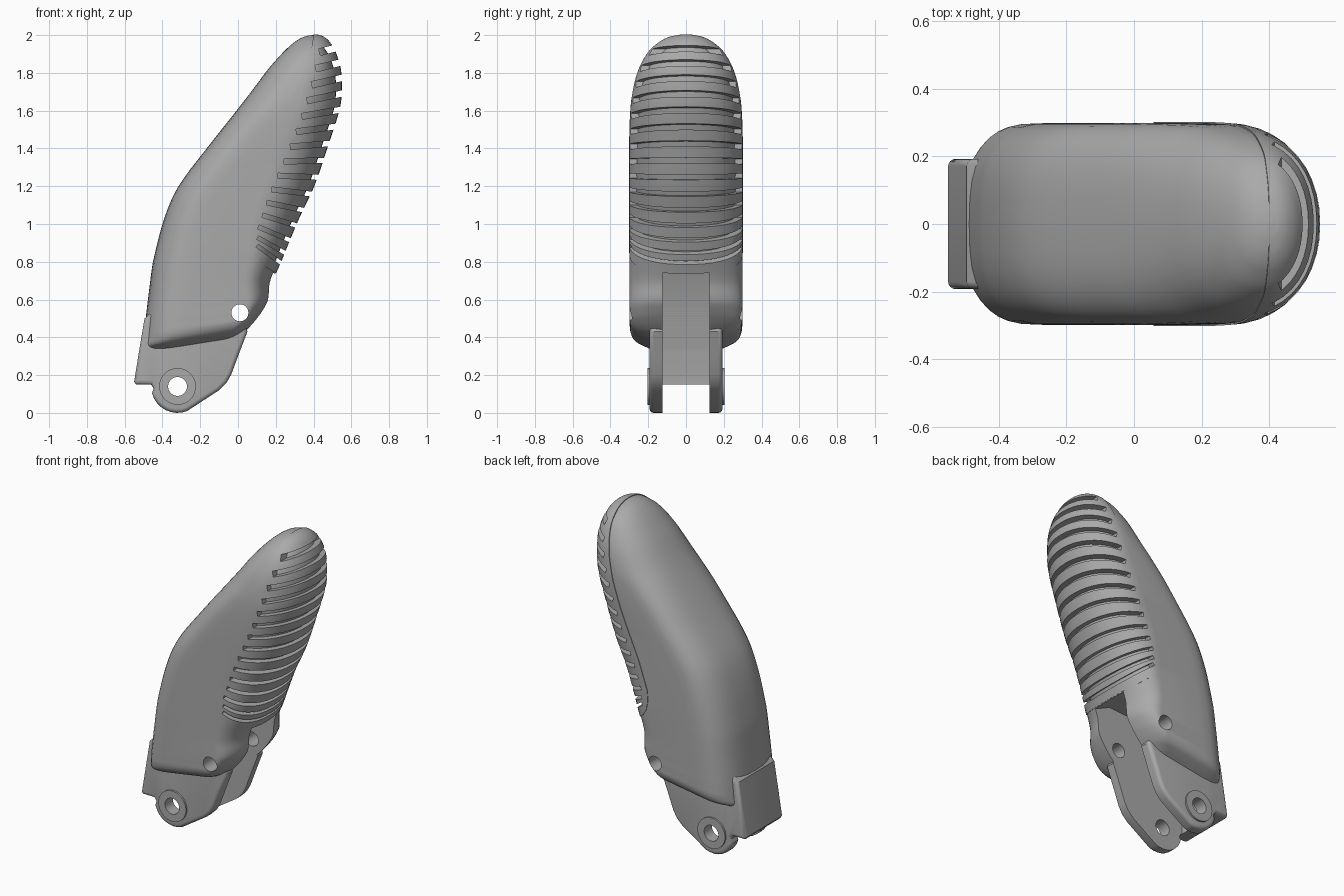
import bpy, bmesh, math
from mathutils import Matrix, Vector

if "Cube" in bpy.data.objects:
    bpy.data.objects.remove(bpy.data.objects["Cube"])

grey = bpy.data.materials.new("mid grey")
grey.use_nodes = True
grey.diffuse_color = (0.4, 0.4, 0.4, 1)
grey.node_tree.nodes["Principled BSDF"].inputs["Base Color"].default_value = (0.4, 0.4, 0.4, 1)

# Grip outline: height, -x edge, +x edge, half width
ROWS = [
    (0.40, -0.515, 0.02, 0.19), (0.415, -0.512, 0.035, 0.23), (0.435, -0.51, 0.06, 0.27),
    (0.47, -0.50, 0.095, 0.294), (0.52, -0.493, 0.135, 0.298), (0.58, -0.485, 0.168, 0.298),
    (0.68, -0.47, 0.18, 0.298), (0.80, -0.45, 0.225, 0.298), (1.03, -0.39, 0.32, 0.298),
    (1.20, -0.315, 0.40, 0.298), (1.42, -0.15, 0.475, 0.298), (1.61, 0.0, 0.535, 0.292),
    (1.72, 0.085, 0.547, 0.277), (1.82, 0.16, 0.54, 0.247), (1.91, 0.24, 0.512, 0.195),
    (1.96, 0.295, 0.482, 0.138), (1.985, 0.335, 0.455, 0.09), (1.997, 0.37, 0.43, 0.04),
    (2.0, 0.395, 0.405, 0.006)]
# Pad edge, bottom to top: x, z
SEAM = [(0.2, 0.74), (0.15, 0.77), (0.1, 0.81), (0.07, 0.855), (0.058, 0.91), (0.062, 0.98),
        (0.12, 1.15), (0.185, 1.3), (0.25, 1.45), (0.305, 1.6), (0.35, 1.75), (0.385, 1.9), (0.4, 2.0)]


def smooth_rows(rows, steps):
    """Hermite interpolation between outline rows."""
    def slope(i, k):
        a, b = rows[max(i - 1, 0)], rows[min(i + 1, len(rows) - 1)]
        return (b[k] - a[k]) / (b[0] - a[0])
    out = []
    for i in range(len(rows) - 1):
        a, b = rows[i], rows[i + 1]
        h = b[0] - a[0]
        for j in range(steps):
            t = j / steps
            row = [a[0] + h * t]
            for k in (1, 2, 3):
                row.append((2*t**3 - 3*t*t + 1) * a[k] + (t**3 - 2*t*t + t) * h * slope(i, k)
                           + (3*t*t - 2*t**3) * b[k] + (t**3 - t*t) * h * slope(i + 1, k))
            out.append(row)
    return out + [list(rows[-1])]


def clamp(v):
    return max(0.0, min(1.0, v))


def finish(name, bm):
    bmesh.ops.recalc_face_normals(bm, faces=bm.faces)
    me = bpy.data.meshes.new(name)
    bm.to_mesh(me)
    bm.free()
    ob = bpy.data.objects.new(name, me)
    bpy.context.collection.objects.link(ob)
    me.materials.append(grey)
    return ob


def grip_loft(name, inset, bottom=0.0, n=20):
    """Stack of rounded cross-sections; inset shrinks the whole shape."""
    bm = bmesh.new()
    rings = []
    for s, xl, xr, w in smooth_rows(ROWS, 5):
        if s < bottom:
            continue
        top = clamp((s - 1.5) / 0.5)
        d = inset * min(1, w / 0.1)
        xl, xr, w = xl + d, xr - d, w - d
        al, ar = 0.22 + 0.05 * top, 0.1 + 0.15 * clamp((s - 0.5) / 0.6)
        fit = min(1, (xr - xl) / (al + ar))
        al, ar = al * fit, ar * fit
        pl, pr = 2.8 - 0.6 * top, 2.1
        pts = []
        for i in range(n + 1):
            a = math.pi / 2 * (2 * i / n - 1)
            y = math.copysign(abs(math.sin(a)) ** (2 / pr), a)
            pts.append((xr - ar + ar * max(math.cos(a), 0) ** (2 / pr), w * y))
        for i in range(n + 1):
            a = math.pi / 2 * (1 - 2 * i / n)
            y = math.copysign(abs(math.sin(a)) ** (2 / pl), a)
            pts.append((xl + al - al * max(math.cos(a), 0) ** (2 / pl) - 1e-4, w * y))
        tilt = 0.16 * clamp((0.8 - s) / 0.35)
        rings.append([bm.verts.new((x, y, s + tilt * x - inset * top)) for x, y in pts])
    for a, b in zip(rings, rings[1:]):
        for i in range(len(a)):
            j = (i + 1) % len(a)
            bm.faces.new((a[i], a[j], b[j], b[i]))
    bm.faces.new(rings[0][::-1])
    bm.faces.new(rings[-1])
    return finish(name, bm)


def prism(name, pts, half, bevel=0):
    """Side profile (x, z) extruded across y."""
    bm = bmesh.new()
    f = bm.faces.new([bm.verts.new((x, -half, z)) for x, z in pts])
    ext = bmesh.ops.extrude_face_region(bm, geom=[f])["geom"]
    bmesh.ops.translate(bm, vec=(0, 2 * half, 0), verts=[v for v in ext if isinstance(v, bmesh.types.BMVert)])
    if bevel:
        rim = [e for e in bm.edges if abs(e.verts[0].co.y - e.verts[1].co.y) < 1e-5]
        bmesh.ops.bevel(bm, geom=rim, offset=bevel, segments=4, profile=0.5, affect='EDGES')
    return finish(name, bm)


def disc(name, x, z, r, half):
    return prism(name, [(x + r * math.cos(a * math.pi / 24), z + r * math.sin(a * math.pi / 24))
                        for a in range(48)], half)


def cut(ob, cutters, op='DIFFERENCE'):
    for c in cutters:
        m = ob.modifiers.new("cut", 'BOOLEAN')
        m.object, m.operation, m.solver = c, op, 'EXACT'
    bpy.context.view_layer.update()
    ev = ob.evaluated_get(bpy.context.evaluated_depsgraph_get())
    me = bpy.data.meshes.new_from_object(ev)
    ob.modifiers.clear()
    ob.data = me


def seam_x(z):
    for (xa, za), (xb, zb) in zip(SEAM[4:], SEAM[5:]):
        if z <= zb:
            return xa + (xb - xa) * (z - za) / (zb - za)
    return SEAM[-1][0]


def groove_cutter(count=15):
    """Fan of slabs that slice the pad into ribs."""
    bm = bmesh.new()
    for i in range(count):
        t = i / (count - 1)
        z = 0.885 + 1.025 * t ** 1.2
        x = seam_x(z) + 0.045
        angle = math.radians(14 - 50 * (1 - t) ** 2)
        m = (Matrix.Translation((x, 0, z)) @ Matrix.Rotation(-angle, 4, 'Y')
             @ Matrix.Translation((0.25, 0, 0)) @ Matrix.Diagonal((0.5, 1, 0.02 + 0.016 * t, 1)))
        bmesh.ops.create_cube(bm, size=1, matrix=m)
    return finish("groove_cutter", bm)


# Cutters
pad_region = prism("pad_region", SEAM + [(0.4, 2.3), (0.9, 2.3), (0.9, 0.6), (0.375, 0.6)], 0.6)
channel = prism("channel", [(-0.465, -0.1), (-0.465, 0.2), (-0.4, 0.6), (-0.34, 0.76), (0.08, 0.79),
                            (0.2, 0.735), (0.4, 0.64), (0.4, -0.1)], 0.125)
pin_hole = disc("pin_hole", 0.01, 0.53, 0.045, 0.6)
pivot_hole = disc("pivot_hole", -0.32, 0.14, 0.05, 0.6)
grooves = groove_cutter()

# Main shell, inner core and ribbed pad
body = grip_loft("grip_body", 0)
cut(body, [pad_region, channel, pin_hole])
core = grip_loft("grip_core", 0.028, 0.72)
cut(core, [channel])
pad = grip_loft("ribbed_pad", -0.004)
cut(pad, [pad_region], 'INTERSECT')
cut(pad, [channel, grooves])

# Forked lug with a closed rear wall
profile = [(-0.55, 0.165), (-0.54, 0.15), (-0.46, 0.15), (-0.447, 0.13)]
profile += [(-0.32 + 0.14 * math.cos(math.radians(a)), 0.14 + 0.14 * math.sin(math.radians(a)))
            for a in range(195, 300, 12)]
profile += [(-0.1, 0.12), (-0.06, 0.16), (-0.035, 0.205), (0.0, 0.3), (0.05, 0.43), (0.02, 0.55),
            (-0.44, 0.55), (-0.495, 0.5), (-0.525, 0.32)]
lug = prism("forked_lug", profile, 0.193, 0.022)
cut(lug, [channel, pivot_hole, pin_hole])

# Raised rings around the pivot holes
boss = disc("pivot_boss", -0.32, 0.14, 0.097, 0.204)
cut(boss, [channel, pivot_hole])

for c in (pad_region, channel, pin_hole, pivot_hole, grooves):
    bpy.data.objects.remove(c)
for ob in (body, core, pad, lug, boss):
    bpy.ops.object.select_all(action='DESELECT')
    ob.select_set(True)
    bpy.context.view_layer.objects.active = ob
    bpy.ops.object.shade_smooth_by_angle(angle=math.radians(32))
